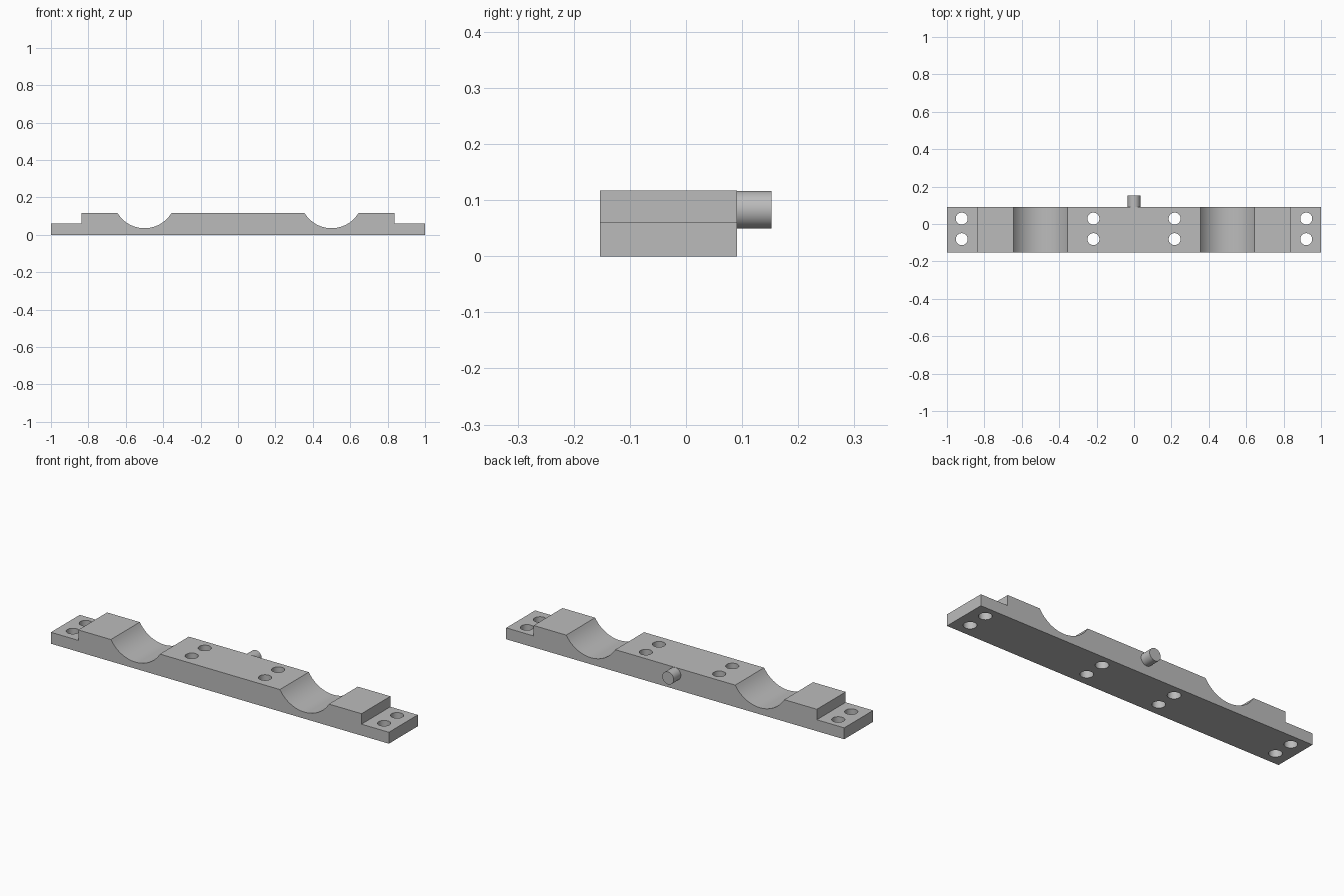
import bpy
import bmesh
from math import asin, sin, cos, radians
from mathutils import Matrix

if "Cube" in bpy.data.objects:
    bpy.data.objects.remove(bpy.data.objects["Cube"])

FRONT, BACK, PEG_END = -0.153, 0.091, 0.152
TOP, STEP = 0.117, 0.061
SADDLE_X, SADDLE_R, SADDLE_Z = 0.5, 0.169, 0.204

metal = bpy.data.materials.new("grey metal")
metal.use_nodes = True
grey = (0.5, 0.5, 0.5, 1)
metal.diffuse_color = grey
metal.node_tree.nodes["Principled BSDF"].inputs["Base Color"].default_value = grey


def make_object(name, bm):
    bmesh.ops.recalc_face_normals(bm, faces=bm.faces)
    mesh = bpy.data.meshes.new(name)
    bm.to_mesh(mesh)
    bm.free()
    obj = bpy.data.objects.new(name, mesh)
    bpy.context.collection.objects.link(obj)
    mesh.materials.append(metal)
    return obj


def add_cylinder(bm, radius, depth, matrix):
    bmesh.ops.create_cone(bm, cap_ends=True, segments=48, radius1=radius,
                          radius2=radius, depth=depth, matrix=matrix)


def smooth(obj):
    bpy.ops.object.select_all(action="DESELECT")
    obj.select_set(True)
    bpy.context.view_layer.objects.active = obj
    bpy.ops.object.shade_smooth_by_angle(angle=radians(30))


# Half profile: end tab, raised shoulder, round saddle
half = [(1, 0), (1, STEP), (0.838, STEP), (0.838, TOP)]
sweep = asin(0.145 / SADDLE_R)
steps = 24
for i in range(steps + 1):
    a = sweep * (1 - 2 * i / steps)
    half.append((SADDLE_X + SADDLE_R * sin(a), SADDLE_Z - SADDLE_R * cos(a)))
half[4] = (half[4][0], TOP)
half[-1] = (half[-1][0], TOP)
profile = half + [(-x, z) for x, z in reversed(half)]

# Body extruded from front to back
bm = bmesh.new()
face = bm.faces.new([bm.verts.new((x, FRONT, z)) for x, z in profile])
extruded = bmesh.ops.extrude_face_region(bm, geom=[face])["geom"]
bmesh.ops.translate(bm, vec=(0, BACK - FRONT, 0),
                    verts=[v for v in extruded if isinstance(v, bmesh.types.BMVert)])
body = make_object("clamp_bar", bm)

# Four pairs of through holes
bm = bmesh.new()
for x in (-0.921, -0.217, 0.217, 0.921):
    for y in (-0.081, 0.029):
        add_cylinder(bm, 0.032, 0.4, Matrix.Translation((x, y, 0.05)))
cutter = make_object("hole_cutter", bm)
cut = body.modifiers.new("holes", "BOOLEAN")
cut.operation = "DIFFERENCE"
cut.solver = "EXACT"
cut.object = cutter
bpy.context.view_layer.objects.active = body
bpy.ops.object.modifier_apply(modifier=cut.name)
bpy.data.objects.remove(cutter)
smooth(body)

# Round locating peg on the back
bm = bmesh.new()
add_cylinder(bm, 0.0335, PEG_END - BACK,
             Matrix.Translation((0, (PEG_END + BACK) / 2, 0.083))
             @ Matrix.Rotation(radians(90), 4, "X"))
smooth(make_object("locating_peg", bm))
